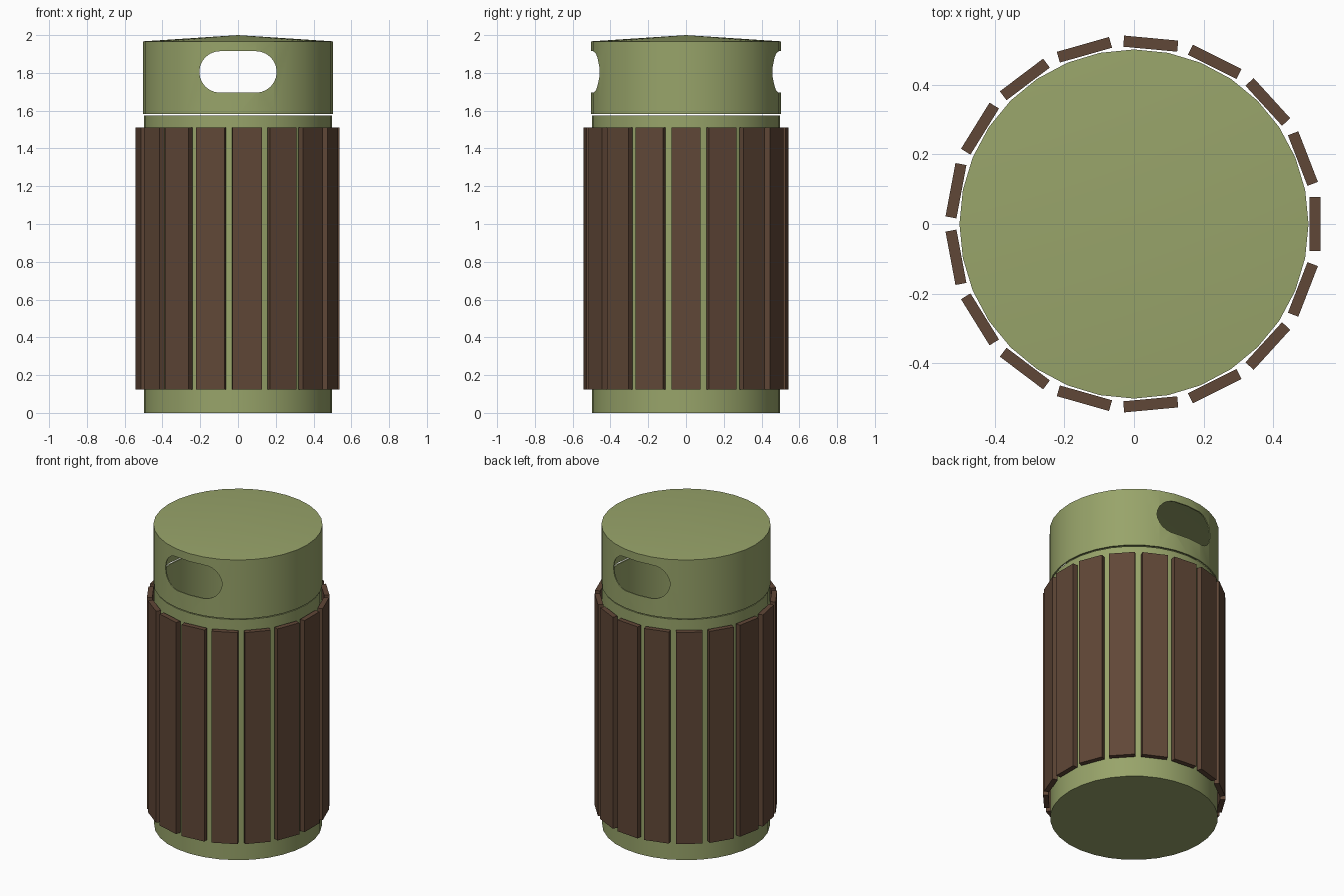
import bpy, bmesh, math
from mathutils import Matrix

if "Cube" in bpy.data.objects:
    bpy.data.objects.remove(bpy.data.objects["Cube"])

SIDES = 32      # facets of the round shells
SLATS = 17      # wooden slats around the body
WALL = 0.008    # sheet thickness


def material(name, rgb):
    m = bpy.data.materials.new(name)
    m.diffuse_color = (*rgb, 1)
    m.use_nodes = True
    m.node_tree.nodes["Principled BSDF"].inputs["Base Color"].default_value = m.diffuse_color
    return m


green = material("olive green paint", (0.314, 0.371, 0.144))
brown = material("brown wood", (0.117, 0.063, 0.038))


def add_object(name, bm, mat):
    bmesh.ops.recalc_face_normals(bm, faces=bm.faces)
    mesh = bpy.data.meshes.new(name)
    bm.to_mesh(mesh)
    bm.free()
    ob = bpy.data.objects.new(name, mesh)
    bpy.context.collection.objects.link(ob)
    if mat:
        mesh.materials.append(mat)
    return ob


def lathe(name, profile, mat):
    """Spin an (r, z) profile, starting and ending on the axis, round z."""
    bm = bmesh.new()
    verts = [bm.verts.new((r, 0, z)) for r, z in profile]
    edges = [bm.edges.new(pair) for pair in zip(verts, verts[1:])]
    bmesh.ops.spin(bm, geom=verts + edges, cent=(0, 0, 0), axis=(0, 0, 1),
                   angle=math.tau, steps=SIDES)
    bmesh.ops.remove_doubles(bm, verts=bm.verts, dist=1e-4)
    return add_object(name, bm, mat)


def smooth(ob):
    bpy.ops.object.select_all(action='DESELECT')
    ob.select_set(True)
    bpy.context.view_layer.objects.active = ob
    bpy.ops.object.shade_smooth_by_angle(angle=math.radians(30))


# Open-topped bin body
R = 0.498
body = lathe("bin_body", [(0, 0), (R, 0), (R, 1.575), (R - WALL, 1.575),
                          (R - WALL, WALL), (0, WALL)], green)
smooth(body)

# Hollow lid with a shallow conical roof
R = 0.502
lid = lathe("lid", [(0, 2.0), (R, 1.967), (R, 1.582), (R - WALL, 1.582),
                    (R - WALL, 1.967 - WALL), (0, 2.0 - WALL)], green)

# Rounded slot cutter running front to back
bm = bmesh.new()
slot_r, slot_x, slot_z = 0.11, 0.095, 1.805
ring = []
for side, start in ((1, -90), (-1, 90)):
    for i in range(13):
        a = math.radians(start + 15 * i)
        ring.append(bm.verts.new((side * slot_x + slot_r * math.cos(a), -0.8,
                                  slot_z + slot_r * math.sin(a))))
face = bm.faces.new(ring)
ext = bmesh.ops.extrude_face_region(bm, geom=[face], use_keep_orig=True)
bmesh.ops.translate(bm, vec=(0, 1.6, 0),
                    verts=[v for v in ext["geom"] if isinstance(v, bmesh.types.BMVert)])
cutter = add_object("slot_cutter", bm, None)
cutter.hide_render = True

cut = lid.modifiers.new("slots", 'BOOLEAN')
cut.operation = 'DIFFERENCE'
cut.solver = 'EXACT'
cut.object = cutter
bpy.context.view_layer.objects.active = lid
bpy.ops.object.modifier_apply(modifier=cut.name)
bpy.data.objects.remove(cutter)
smooth(lid)

# Wooden slats standing round the body
for i in range(SLATS):
    bm = bmesh.new()
    bmesh.ops.create_cube(bm, size=1)
    bmesh.ops.scale(bm, vec=(0.032, 0.156, 1.385), verts=bm.verts)
    bmesh.ops.translate(bm, vec=(0.521, 0, 0.8175), verts=bm.verts)
    bmesh.ops.rotate(bm, cent=(0, 0, 0), verts=bm.verts,
                     matrix=Matrix.Rotation(math.tau * i / SLATS, 3, 'Z'))
    add_object(f"slat_{i + 1}", bm, brown)
